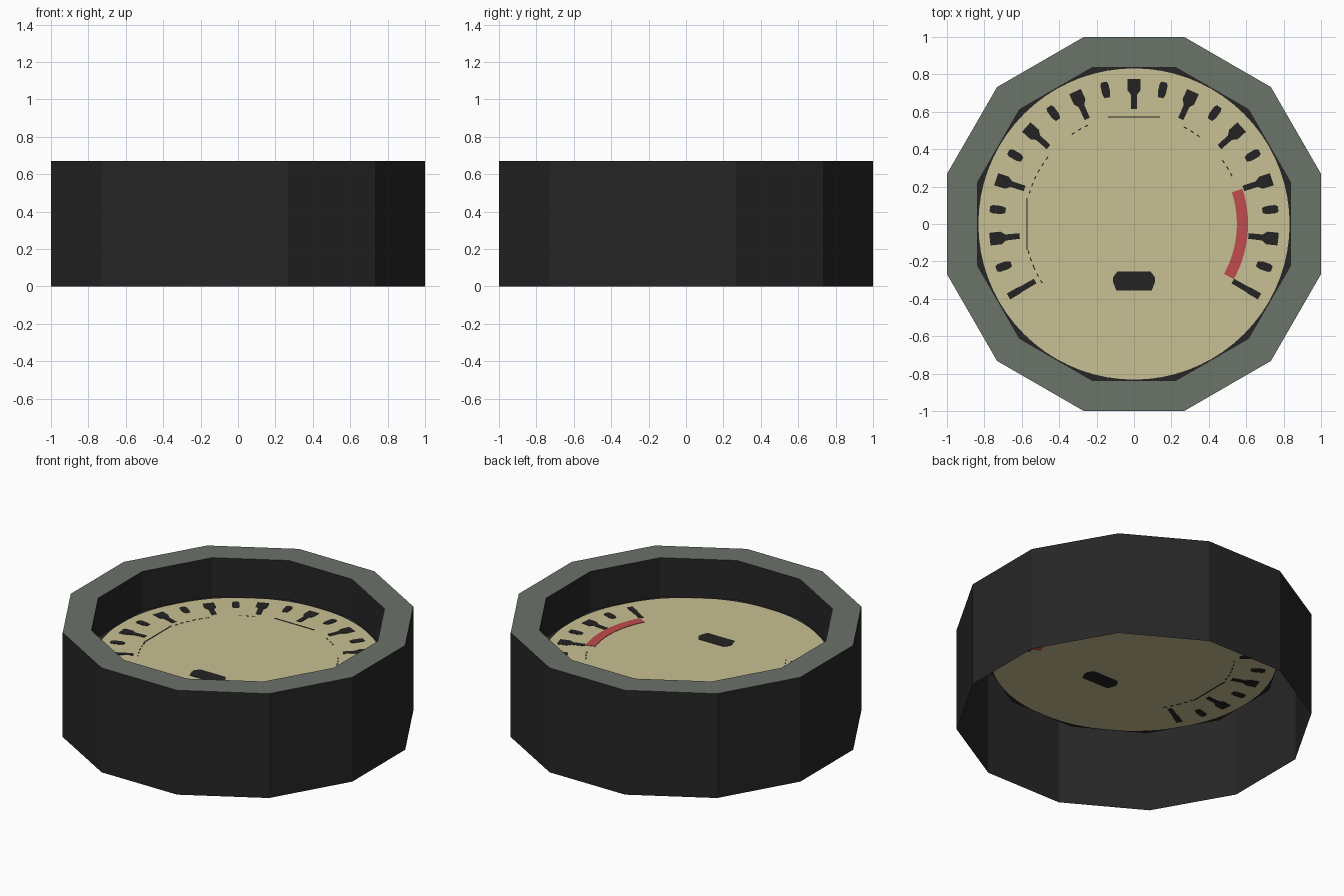
import bpy, bmesh, math
from math import sin, cos, radians, pi

if "Cube" in bpy.data.objects:
    bpy.data.objects.remove(bpy.data.objects["Cube"])

SIDES, TOP, DIAL_Z = 12, 0.67, 0.42
OUTER, INNER = 1.0, 0.836          # apothems of the case and its opening


def srgb(name, r, g, b):
    def lin(c):
        c /= 255
        return c / 12.92 if c <= 0.04045 else ((c + 0.055) / 1.055) ** 2.4
    m = bpy.data.materials.new(name)
    m.diffuse_color = (lin(r), lin(g), lin(b), 1)
    m.use_nodes = True
    m.node_tree.nodes["Principled BSDF"].inputs["Base Color"].default_value = m.diffuse_color
    return m


case_black = srgb("case black", 38, 38, 38)
rim_grey = srgb("rim grey green", 107, 115, 105)
dial_cream = srgb("dial cream", 200, 192, 147)
mark_black = srgb("marking black", 35, 35, 35)
zone_red = srgb("zone red", 192, 75, 77)


def finish(bm, name, *mats):
    me = bpy.data.meshes.new(name)
    bm.to_mesh(me)
    bm.free()
    for m in mats:
        me.materials.append(m)
    ob = bpy.data.objects.new(name, me)
    bpy.context.collection.objects.link(ob)
    return ob


def plate(bm, outline, half=0.004):
    """Thin plate through the dial plane, readable from both sides."""
    lo = [bm.verts.new((x, y, DIAL_Z - half)) for x, y in outline]
    hi = [bm.verts.new((x, y, DIAL_Z + half)) for x, y in outline]
    bm.faces.new(hi)
    bm.faces.new(lo[::-1])
    n = len(outline)
    for i in range(n):
        j = (i + 1) % n
        bm.faces.new((lo[i], lo[j], hi[j], hi[i]))


def polar(r, deg, side=0.0):
    a = radians(deg)
    return (r * cos(a) - side * sin(a), r * sin(a) + side * cos(a))


def radial(bm, deg, profile):
    """Tick symmetric about its radius; profile is (radius, half width)."""
    plate(bm, [polar(r, deg, -w) for r, w in profile] +
              [polar(r, deg, w) for r, w in reversed(profile)])


def arc(bm, r0, r1, a0, a1, steps, half=0.004):
    angs = [a0 + (a1 - a0) * i / steps for i in range(steps + 1)]
    plate(bm, [polar(r1, a) for a in angs] +
              [polar(r0, a) for a in reversed(angs)], half)


# Case: open-bottomed shell, flat rim, inner wall down to the dial
bm = bmesh.new()
loops = []
for apothem, z in ((OUTER, 0), (OUTER, TOP), (INNER, TOP), (INNER, DIAL_Z)):
    r = apothem / cos(pi / SIDES)
    loops.append([bm.verts.new((r * cos((i + .5) * 2 * pi / SIDES),
                                r * sin((i + .5) * 2 * pi / SIDES), z))
                  for i in range(SIDES)])
for k in range(3):
    a, b = loops[k], loops[k + 1]
    for i in range(SIDES):
        j = (i + 1) % SIDES
        f = bm.faces.new((a[i], a[j], b[j], b[i]))
        f.material_index = 1 if k == 1 else 0
bm.faces.new(loops[3])             # dark backing of the dial
finish(bm, "gauge_case", case_black, rim_grey)

# Dial face: round cream disc
bm = bmesh.new()
plate(bm, [polar(0.832, 360 * i / 72) for i in range(72)], 0.002)
finish(bm, "dial_face", dial_cream)

# Scale: long and short ticks
bm = bmesh.new()
for i in range(11):
    deg = 90 + (i - 5) * 24
    end = i in (0, 10)
    radial(bm, deg, [(0.61, 0.014), (0.70, 0.015), (0.71, 0.018), (0.775, 0.018)] if end
           else [(0.615, 0.015), (0.69, 0.016), (0.715, 0.034), (0.775, 0.034)])
for i in range(10):
    radial(bm, -18 + i * 24, [(0.69, 0.014), (0.715, 0.022), (0.76, 0.022), (0.775, 0.014)])
finish(bm, "scale_ticks", mark_black)

# Fine broken line inside the scale
bm = bmesh.new()
for deg in (90, 180):
    radial(bm, deg, [(0.57, 0.14), (0.576, 0.14)])
for start in (26, 53, 115, 142, 154, 194, 203):
    for k in range(3):
        arc(bm, 0.58, 0.586, start + 4 * k, start + 4 * k + 1.8, 1)
finish(bm, "fine_scale_line", mark_black)

# Red warning zone
bm = bmesh.new()
arc(bm, 0.55, 0.61, -29, 18, 14, 0.0045)
finish(bm, "red_zone", zone_red)

# Dark badge low on the dial
bm = bmesh.new()
half = [(0.095, -0.355), (0.112, -0.31), (0.112, -0.285), (0.09, -0.255)]
plate(bm, half + [(-x, y) for x, y in reversed(half)])
finish(bm, "dial_badge", mark_black)
